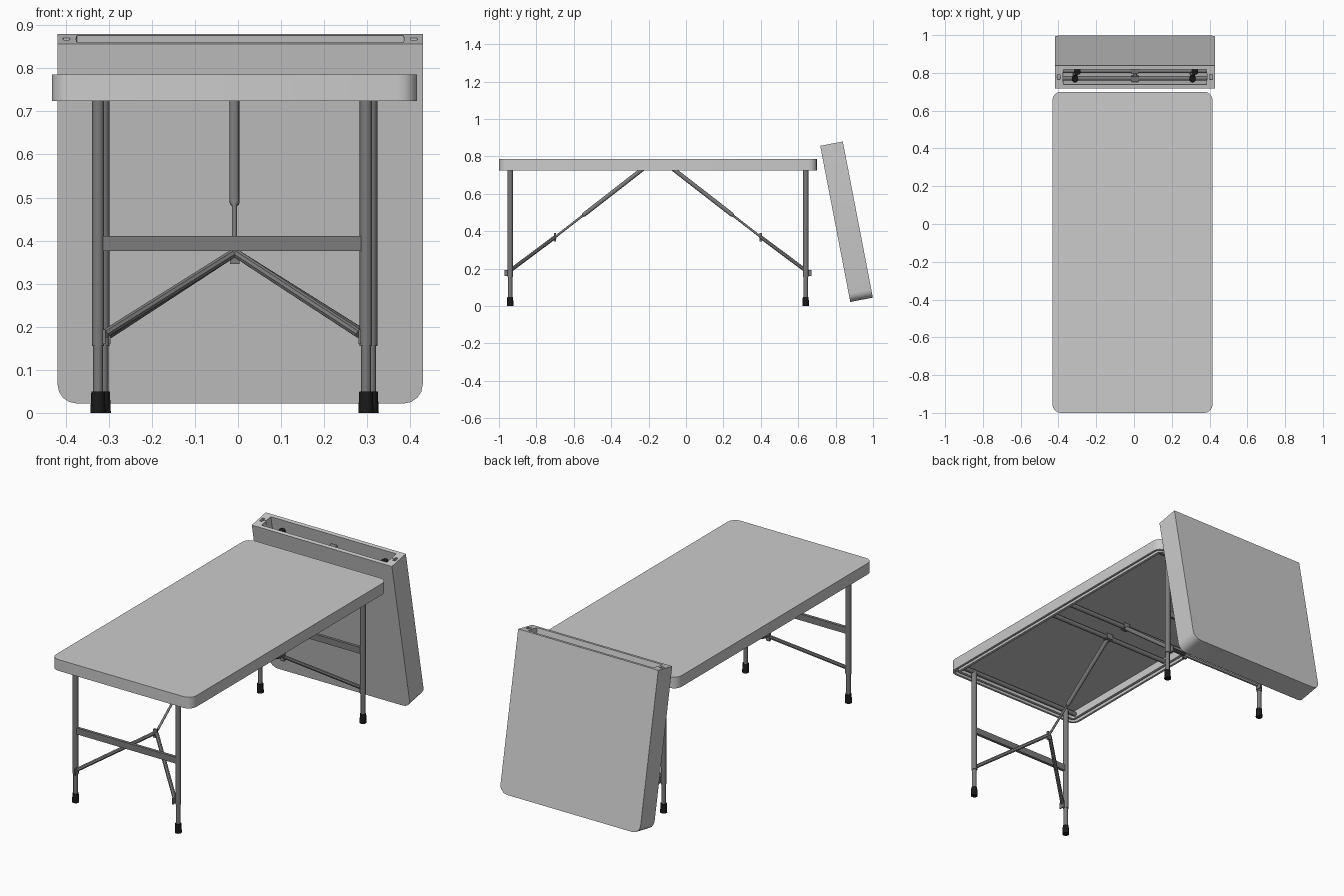
import bpy, bmesh
from math import sin, cos, pi, radians
from mathutils import Matrix, Vector

if "Cube" in bpy.data.objects:
    bpy.data.objects.remove(bpy.data.objects["Cube"])

W, L, H = 0.424, 0.85, 0.0615          # half width, half length, top thickness


def material(name, c):
    m = bpy.data.materials.new(name)
    m.diffuse_color = (c, c, c, 1)
    m.use_nodes = True
    m.node_tree.nodes["Principled BSDF"].inputs["Base Color"].default_value = m.diffuse_color
    return m


METAL, RUBBER = material("dark_metal", 0.2), material("black_rubber", 0.01)


def finish(bm, name, M, mat=None):
    bmesh.ops.recalc_face_normals(bm, faces=bm.faces)
    me = bpy.data.meshes.new(name)
    bm.to_mesh(me)
    bm.free()
    if mat:
        me.materials.append(mat)
    ob = bpy.data.objects.new(name, me)
    ob.matrix_world = M
    bpy.context.collection.objects.link(ob)
    return ob


def rod(bm, a, b, r1, r2=None, sides=12):
    a, b = Vector(a), Vector(b)
    q = (b - a).to_track_quat('Z', 'Y').to_matrix().to_4x4()
    bmesh.ops.create_cone(bm, cap_ends=True, segments=sides, radius1=r1,
                          radius2=r1 if r2 is None else r2, depth=(b - a).length,
                          matrix=Matrix.Translation((a + b) / 2) @ q)


def box(bm, loc, size, R=Matrix.Identity(4)):
    bmesh.ops.create_cube(bm, size=1, matrix=R @ Matrix.Translation(loc)
                          @ Matrix.Diagonal((*size, 1)))


def outline(inset):
    w, e, r = W - inset, L - inset, max(0.045 - inset, 0.006)
    pts = [(-w, 0)]
    for cx, start in ((-w + r, pi), (w - r, pi / 2)):
        for i in range(5):
            a = start - i * pi / 8
            pts.append((cx + r * cos(a), e - r + r * sin(a)))
    return pts + [(w, 0)]


def half_top(name, M):
    # moulded half shell, open at the fold line, with lip, groove and rail below
    profile = [(0, H), (0, 0), (0.012, 0), (0.014, 0.014), (0.028, 0.014),
               (0.029, 0.001), (0.043, 0.001), (0.045, 0.041)]
    bm = bmesh.new()
    rings = [[bm.verts.new((x, y, z)) for x, y in outline(i)] for i, z in profile]
    for a, b in zip(rings, rings[1:]):
        for i in range(len(a) - 1):
            bm.faces.new((a[i], a[i + 1], b[i + 1], b[i]))
    bm.faces.new(rings[0])
    bm.faces.new(rings[-1])
    bm.faces.new([r[0] for r in rings] + [r[-1] for r in reversed(rings)])
    finish(bm, name, M)


def leg_set(name, M, folded):
    # leg frame coordinates: pivot at origin, legs run down -z
    F = Matrix.Translation((0, 0.79, 0.02))
    if folded:
        F = F @ Matrix.Rotation(-pi / 2, 4, 'X')
    legs, feet, brace = bmesh.new(), bmesh.new(), bmesh.new()
    off = 0.006                        # lets the two leg sets nest
    for s in (-1, 1):
        x = 0.311 * s + off
        rod(legs, (x, 0, 0), (x, 0, -0.588), 0.0145)
        rod(legs, (x, 0, -0.58), (x, 0, -0.715), 0.0118)
        rod(feet, (x, 0, -0.7435), (x, 0, -0.694), 0.0178, 0.0155)
        box(legs, (x - 0.014 * s, 0.012, -0.567), (0.006, 0.036, 0.034))
    box(legs, (off, 0, -0.35), (0.6, 0.016, 0.035))
    rod(legs, (-0.385, 0, 0), (0.385, 0, 0), 0.0125)
    finish(legs, name + "_legs", M @ F, METAL)
    finish(feet, name + "_feet", M @ F, RUBBER)

    # Y shaped folding brace
    joint = Vector((0, 0.5, 0.02) if folded else (0, 0.55, -0.355))
    top = Vector((0, 0.07, 0.018))
    mid = top.lerp(joint, 0.68)
    rod(brace, top, mid, 0.0115)
    rod(brace, mid, mid.lerp(joint, 0.06), 0.0115, 0.005)
    rod(brace, mid, joint, 0.006)
    for s in (-1, 1):
        end = F @ Vector((0.295 * s + off, 0.008, -0.56))
        rod(brace, joint + Vector((0.006 * s, 0, 0)), end, 0.0105, sides=8)
    box(brace, joint, (0.022, 0.012, 0.026 if folded else 0.046))
    rod(brace, (-0.385, 0.07, 0.02), (0.385, 0.07, 0.02), 0.0125)
    box(brace, (0, 0.07, 0.022), (0.036, 0.034, 0.03))
    finish(brace, name + "_brace", M, METAL)


def half_table(name, M, folded):
    half_top(name + "_top", M)
    leg_set(name, M, folded)


# open table: two halves meeting at the fold line
base = Matrix.Translation((-0.008, -0.15, 0.7235))
half_table("open_table_back", base, False)
half_table("open_table_front", base @ Matrix.Rotation(pi, 4, 'Z'), False)

# folded table leaning behind it, fold line at the top
lean = Matrix.Translation((0.005, 0.778, 0.868)) @ Matrix.Rotation(radians(-79.1), 4, 'X')
half_table("folded_table_outer", lean, True)
half_table("folded_table_inner", lean @ Matrix.Rotation(pi, 4, 'Y'), True)

bpy.ops.object.select_all(action='SELECT')
bpy.context.view_layer.objects.active = bpy.context.selected_objects[0]
bpy.ops.object.shade_smooth_by_angle(angle=radians(35))
